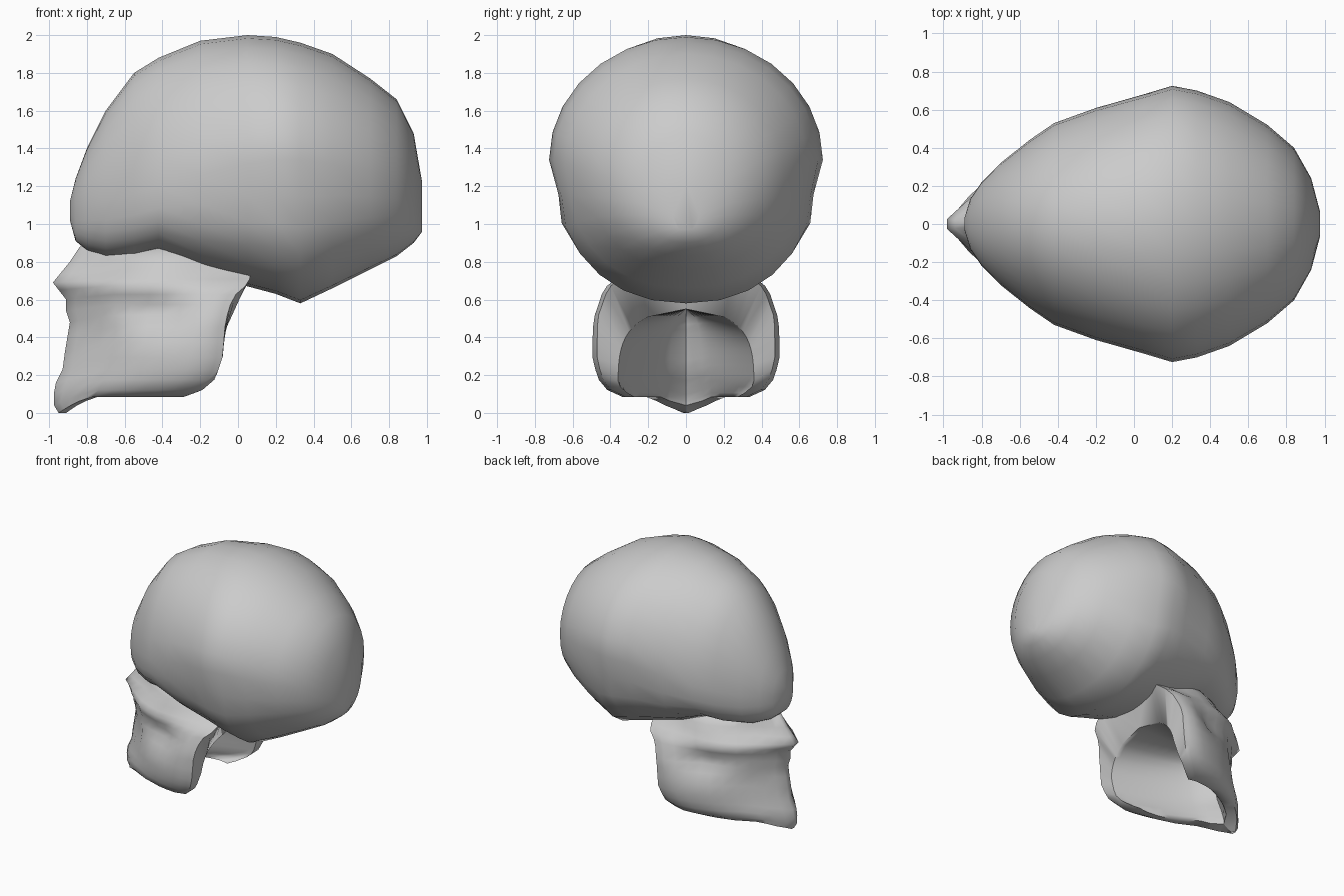
import bpy, math

cube = bpy.data.objects.get("Cube")
if cube:
    bpy.data.objects.remove(cube, do_unlink=True)

bone = bpy.data.materials.new("bone grey")
bone.use_nodes = True
bone.diffuse_color = (0.6, 0.6, 0.6, 1)
bone.node_tree.nodes["Principled BSDF"].inputs["Base Color"].default_value = (0.6, 0.6, 0.6, 1)


def make_object(name, verts, faces):
    mesh = bpy.data.meshes.new(name)
    mesh.from_pydata(verts, [], faces)
    mesh.materials.append(bone)
    obj = bpy.data.objects.new(name, mesh)
    bpy.context.collection.objects.link(obj)
    bpy.ops.object.select_all(action="DESELECT")
    obj.select_set(True)
    bpy.context.view_layer.objects.active = obj
    bpy.ops.object.mode_set(mode="EDIT")
    bpy.ops.mesh.select_all(action="SELECT")
    bpy.ops.mesh.remove_doubles(threshold=0.001)
    bpy.ops.mesh.normals_make_consistent(inside=False)
    bpy.ops.object.mode_set(mode="OBJECT")
    bpy.ops.object.shade_smooth_by_angle(angle=math.radians(60))


def ring_faces(count, n):
    """Quads joining consecutive closed rings of n points."""
    return [(r * n + i, r * n + (i + 1) % n, (r + 1) * n + (i + 1) % n, (r + 1) * n + i)
            for r in range(count - 1) for i in range(n)]


def lerp(table, v):
    """Piecewise linear lookup in (position, value) pairs."""
    if v <= table[0][0]:
        return table[0][1]
    for (a, fa), (b, fb) in zip(table, table[1:]):
        if v <= b:
            return fa + (fb - fa) * (v - a) / (b - a)
    return table[-1][1]


def bump(v, centre, spread):
    return math.exp(-((v - centre) / spread) ** 2)


# Cranium: x, half width, top, bottom, height of the widest line
stations = [
    (-0.89, 0.03, 1.12, 1.02, 1.07), (-0.86, 0.13, 1.24, 0.91, 1.08),
    (-0.8, 0.22, 1.4, 0.86, 1.1), (-0.7, 0.32, 1.6, 0.82, 1.12),
    (-0.55, 0.44, 1.8, 0.82, 1.16), (-0.42, 0.53, 1.88, 0.85, 1.2),
    (-0.2, 0.61, 1.97, 0.75, 1.26), (0.05, 0.68, 2.0, 0.67, 1.32),
    (0.2, 0.725, 1.99, 0.63, 1.34), (0.33, 0.7, 1.96, 0.58, 1.34),
    (0.5, 0.64, 1.9, 0.66, 1.32), (0.7, 0.52, 1.77, 0.76, 1.28),
    (0.84, 0.4, 1.66, 0.83, 1.24), (0.93, 0.24, 1.48, 0.9, 1.18),
    (0.975, 0.07, 1.22, 0.96, 1.08),
]
SIDES = 28
cranium = []
for x, w, top, low, mid in stations:
    # the underside is squarer above the face
    under = lerp([(-0.42, 0.74), (0.1, 0.9)], x)
    for i in range(SIDES):
        a = 2 * math.pi * i / SIDES
        c, s = math.cos(a), math.sin(a)
        power = 1 if s >= 0 else under
        y = w * math.copysign(abs(c) ** power, c)
        z = mid + (top - mid if s >= 0 else mid - low) * math.copysign(abs(s) ** power, s)
        # shallow groove along the temple
        y *= 1 - 0.05 * bump(z, 1.14, 0.08) * bump(x, 0.15, 0.35)
        cranium.append((x, y, z))
caps = [tuple(range(SIDES)), tuple(range(len(cranium) - SIDES, len(cranium)))]
make_object("cranium", cranium, ring_faces(len(stations), SIDES) + caps)

# Face and jaw: profile limits by height, width by depth
front_edge = [(0, -0.95), (0.05, -0.98), (0.15, -0.97), (0.22, -0.93), (0.3, -0.92),
              (0.48, -0.89), (0.52, -0.91), (0.6, -0.91), (0.69, -0.98), (0.8, -0.89), (0.89, -0.83)]
back_edge = [(0.08, -0.3), (0.12, -0.19), (0.18, -0.12), (0.3, -0.08), (0.45, -0.07),
             (0.55, -0.05), (0.62, -0.02), (0.69, 0.06), (0.89, 0.08)]
plan_width = [(0, 0.025), (0.06, 0.09), (0.15, 0.19), (0.3, 0.31), (0.5, 0.41),
              (0.7, 0.47), (0.88, 0.5), (1, 0.47)]
height_width = [(0, 0.62), (0.085, 0.68), (0.12, 0.84), (0.18, 0.94), (0.28, 1),
                (0.5, 1), (0.66, 0.88), (0.8, 0.8), (0.89, 0.64)]
heights = [0.0, 0.04, 0.1, 0.16, 0.23, 0.32, 0.41, 0.48, 0.54, 0.6, 0.65, 0.69, 0.74, 0.8, 0.88]
depths = [0, 0.06, 0.13, 0.21, 0.3, 0.4, 0.5, 0.6, 0.7, 0.8, 0.9, 0.96, 1]


def outer_at(t, z, side):
    f, b = lerp(front_edge, z), lerp(back_edge, z)
    w = lerp(plan_width, t) * lerp(height_width, z)
    w *= 1 - lerp([(0.66, 0), (0.78, 0.3)], z) * lerp([(0.55, 0), (0.85, 1)], t)  # tuck under cranium
    w += 0.045 * bump(z, 0.69 - 0.05 * t, 0.06) * bump(t, 0.36, 0.25)    # cheekbone
    w -= 0.07 * bump(z, 0.53, 0.09) * bump(t, 0.58, 0.2)                 # hollow below it
    w -= 0.05 * bump(z, 0.77, 0.06) * bump(t, 0.2, 0.1)                  # eye socket
    w -= 0.03 * bump(z, 0.4, 0.15) * bump(t, 0.2, 0.12)                  # side of the muzzle
    return (f + (b - f) * t, side * max(w, 0.012), z)


def outer_point(t, k, side):
    low = 0.085 * min(1, t / 0.28)
    return outer_at(t, low + k * (0.88 - low), side)


def inner_point(t, k, side):
    low = 0.085 * min(1, t / 0.28)
    x, y, z = outer_at(t, low + k * (0.55 - low), side)
    opening = max(0, t - 0.13) / 0.87
    half = 0.36 * opening ** 0.6 * math.sqrt(max(0, 1 - k ** 4))
    return (x + 0.04 * (1 - t), side * min(half, abs(y) * 0.85), z)


levels = [z / heights[-1] for z in heights]
jaw = []
for t in depths:
    jaw += [outer_point(t, k, -1) for k in levels]
    jaw += [outer_point(t, k, 1) for k in reversed(levels)]
    jaw += [inner_point(t, k, 1) for k in levels]
    jaw += [inner_point(t, k, -1) for k in reversed(levels[:-1])]

h = len(levels)
n = 4 * h - 1
faces = ring_faces(len(depths), n)
# Close the rear rim between the outer and inner arches
last = (len(depths) - 1) * n
for i in range(h - 1):
    faces.append((last + i, last + i + 1, last + n - 2 - i, last + n - 1 - i))
    faces.append((last + 2 * h - 1 - i, last + 2 * h - 2 - i, last + 2 * h + i + 1, last + 2 * h + i))
faces.append((last + h - 1, last + h, last + 3 * h - 1))
# Close the thin front edge
for i in range(h - 1):
    faces.append((i, i + 1, 2 * h - 2 - i, 2 * h - 1 - i))
make_object("face_and_jaw", jaw, faces)
